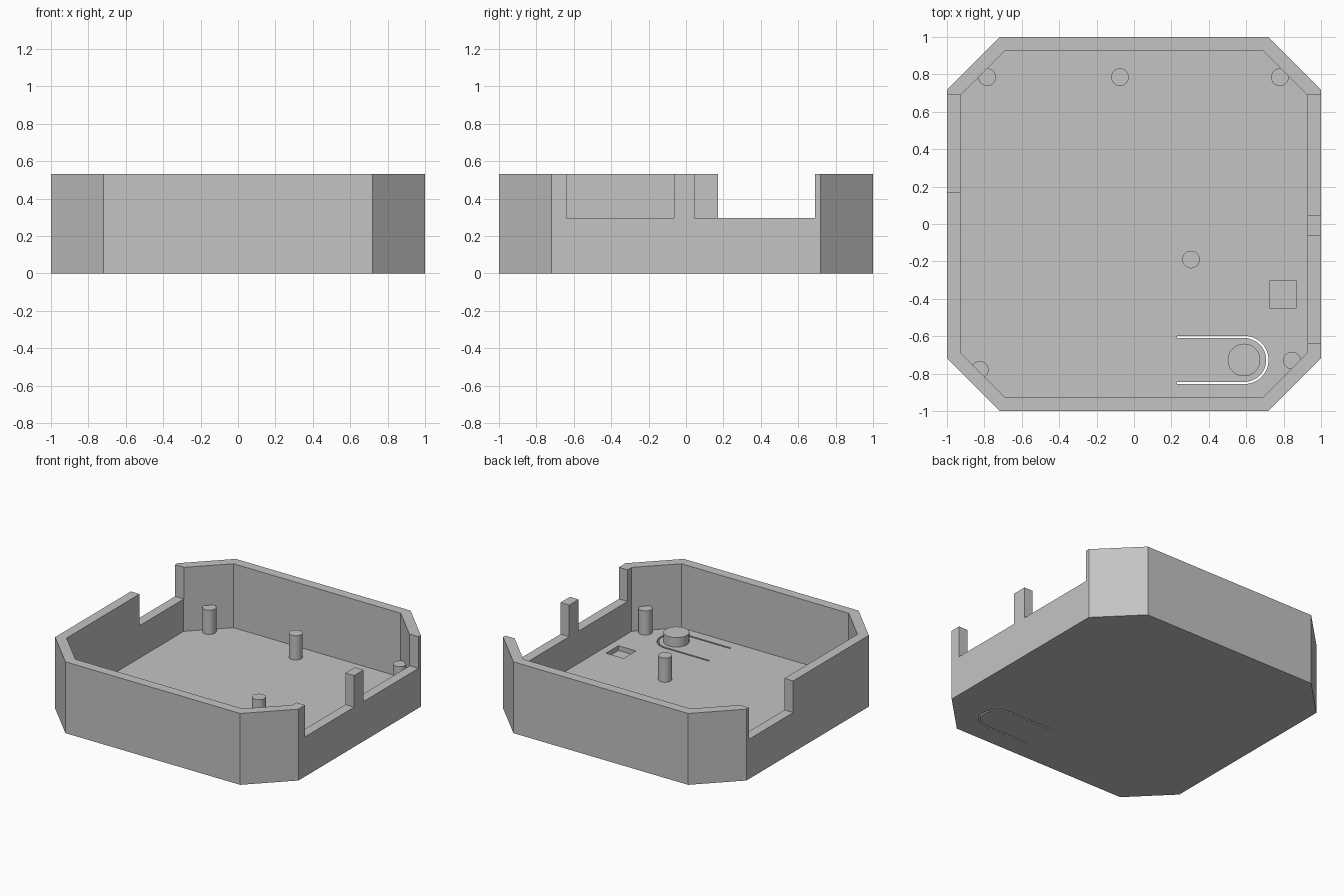
import bpy, bmesh
from math import cos, sin, pi, radians

if "Cube" in bpy.data.objects:
    bpy.data.objects.remove(bpy.data.objects["Cube"])

HEIGHT, FLOOR, SILL = 0.53, 0.055, 0.295

plastic = bpy.data.materials.new("grey plastic")
plastic.use_nodes = True
GREY = (0.55, 0.55, 0.55, 1)
plastic.diffuse_color = GREY
plastic.node_tree.nodes["Principled BSDF"].inputs["Base Color"].default_value = GREY


def prism(name, outline, z0, z1):
    """Extrude a flat outline from z0 to z1."""
    bm = bmesh.new()
    base = bm.faces.new([bm.verts.new((x, y, z0)) for x, y in outline])
    top = bmesh.ops.extrude_face_region(bm, geom=[base])["geom"]
    verts = [g for g in top if isinstance(g, bmesh.types.BMVert)]
    bmesh.ops.translate(bm, verts=verts, vec=(0, 0, z1 - z0))
    bmesh.ops.recalc_face_normals(bm, faces=bm.faces)
    mesh = bpy.data.meshes.new(name)
    bm.to_mesh(mesh)
    bm.free()
    mesh.materials.append(plastic)
    obj = bpy.data.objects.new(name, mesh)
    bpy.context.collection.objects.link(obj)
    return obj


def octagon(half, corner):
    return [(half, -corner), (half, corner), (corner, half), (-corner, half),
            (-half, corner), (-half, -corner), (-corner, -half), (corner, -half)]


def rect(x0, x1, y0, y1):
    return [(x0, y0), (x1, y0), (x1, y1), (x0, y1)]


def u_slot(x_start, cx, cy, radius, width):
    """Thin U-shaped band, open towards -x."""
    def rail(r):
        arc = [-pi / 2 + pi * i / 24 for i in range(25)]
        return ([(x_start, cy - r)] + [(cx + r * cos(a), cy + r * sin(a)) for a in arc]
                + [(x_start, cy + r)])
    return rail(radius + width / 2) + rail(radius - width / 2)[::-1]


def cut(target, cutter):
    mod = target.modifiers.new("cut", "BOOLEAN")
    mod.operation, mod.solver, mod.object = "DIFFERENCE", "EXACT", cutter
    bpy.context.view_layer.update()
    graph = bpy.context.evaluated_depsgraph_get()
    mesh = bpy.data.meshes.new_from_object(target.evaluated_get(graph))
    target.modifiers.clear()
    target.data = mesh
    bpy.data.objects.remove(cutter)


# Tray with chamfered corners
tray = prism("tray", octagon(1, 0.718), 0, HEIGHT)
cut(tray, prism("cavity", octagon(0.928, 0.687), FLOOR, 1))

# Openings in the side walls
for x0, x1, y0, y1 in [(0.9, 1.1, -0.64, -0.065), (0.9, 1.1, 0.045, 0.69),
                       (-1.1, -0.9, 0.17, 0.69)]:
    cut(tray, prism("opening", rect(x0, x1, y0, y1), SILL, 1))

# Square pocket and the slot that frees the push tab
cut(tray, prism("pocket", rect(0.725, 0.87, -0.45, -0.305), 0.02, 0.2))
cut(tray, prism("slot", u_slot(0.23, 0.59, -0.727, 0.123, 0.012), -0.1, 0.2))


def round_part(name, x, y, radius, top):
    bpy.ops.mesh.primitive_cylinder_add(vertices=40, radius=radius, depth=top - 0.03,
                                        location=(x, y, (top + 0.03) / 2))
    obj = bpy.context.object
    obj.name = name
    obj.data.materials.append(plastic)
    bpy.ops.object.shade_smooth_by_angle(angle=radians(30))


# Support pins and push button
PINS = [(-0.785, 0.785), (-0.075, 0.785), (0.78, 0.785),
        (0.305, -0.19), (0.845, -0.73), (-0.825, -0.78)]
for i, (x, y) in enumerate(PINS):
    round_part(f"support_pin_{i + 1}", x, y, 0.047, 0.235)
round_part("push_button", 0.588, -0.727, 0.087, 0.125)
